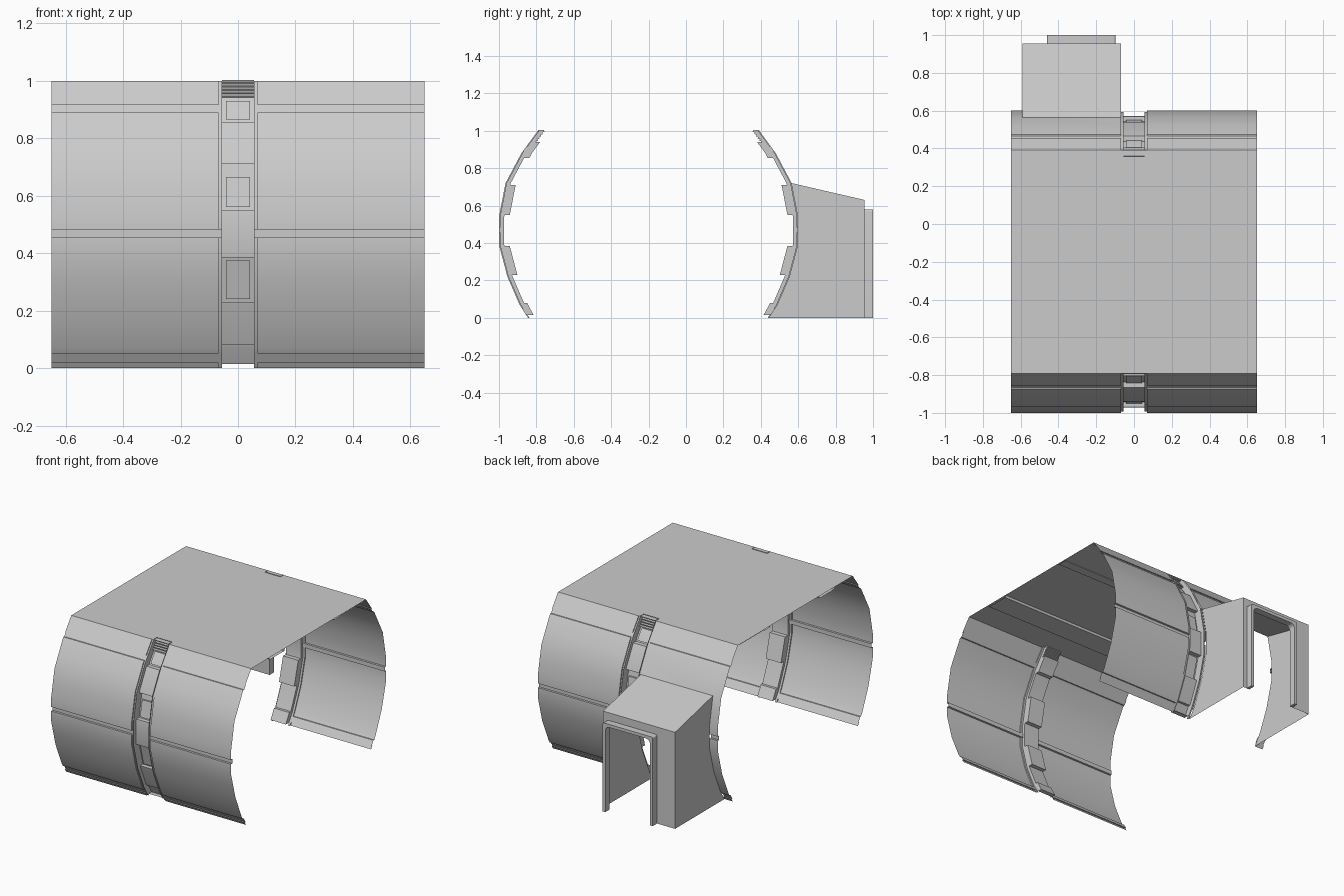
import bpy, bmesh, math

if "Cube" in bpy.data.objects:
    bpy.data.objects.remove(bpy.data.objects["Cube"])

CY = -0.2          # mid line of the hall in y
W, RIB = 0.65, 0.055
CURVE = [(1.0, .592), (.88, .68), (.72, .765), (.54, .80), (.39, .80), (.22, .755), (.07, .69), (0, .645)]
DOOR_Z = .72


def half_width(z):
    for (z0, d0), (z1, d1) in zip(CURVE, CURVE[1:]):
        if z >= z1:
            return d1 + (d0 - d1) * (z - z1) / (z0 - z1)
    return CURVE[-1][1]


def finish(name, bm, angle=25):
    bmesh.ops.remove_doubles(bm, verts=bm.verts, dist=1e-5)
    bmesh.ops.recalc_face_normals(bm, faces=bm.faces)
    me = bpy.data.meshes.new(name)
    bm.to_mesh(me)
    bm.free()
    ob = bpy.data.objects.new(name, me)
    bpy.context.collection.objects.link(ob)
    bpy.ops.object.select_all(action='DESELECT')
    ob.select_set(True)
    bpy.context.view_layer.objects.active = ob
    bpy.ops.object.shade_smooth_by_angle(angle=math.radians(angle))
    return ob


def loft(bm, side, rows, cols, combine):
    """Curved sheet: rows are (z, inset), cols are (x, inset)."""
    grid = [[bm.verts.new((x, CY + side * (half_width(z) - combine(ri, ci)), z)) for x, ci in cols]
            for z, ri in rows]
    for a, b in zip(grid, grid[1:]):
        for i in range(len(cols) - 1):
            bm.faces.new((a[i], a[i + 1], b[i + 1], b[i]))


def prism(bm, pts, axis, lo, hi, caps=True, closed=True):
    """Extrude a 2D outline along x or y."""
    place = (lambda t, p: (t, p[0], p[1])) if axis == 'x' else (lambda t, p: (p[0], t, p[1]))
    a = [bm.verts.new(place(lo, p)) for p in pts]
    b = [bm.verts.new(place(hi, p)) for p in pts]
    n = len(pts)
    for i in range(n if closed else n - 1):
        j = (i + 1) % n
        bm.faces.new((a[i], a[j], b[j], b[i]))
    if caps:
        bm.faces.new(a)
        bm.faces.new(b[::-1])


def arch(x0, x1, top, r, n=5):
    """Doorway outline from bottom left over rounded corners to bottom right."""
    pts = [(x0, 0)]
    for cx, start in ((x0 + r, 180), (x1 - r, 90)):
        for i in range(n + 1):
            t = math.radians(start - 90 * i / n)
            pts.append((cx + r * math.cos(t), top - r + r * math.sin(t)))
    return pts + [(x1, 0)]


# curved side walls with long grooves at top, middle and bottom
G = .008
wall_rows = [(1, 0), (.915, 0), (.915, G), (.89, G), (.89, 0), (.88, 0), (.8, 0), (.72, 0), (.63, 0), (.54, 0),
             (.482, 0), (.482, .014), (.455, .014), (.455, 0), (.39, 0), (.3, 0), (.22, 0), (.14, 0), (.07, 0),
             (.05, 0), (.05, G), (.02, G), (.02, 0), (0, 0)]
edge = [(RIB, G), (.068, G), (.068, 0), (W, 0)]
flip = [(-x, i) for x, i in edge]

bm = bmesh.new()
loft(bm, -1, wall_rows, edge, max)
loft(bm, -1, wall_rows, flip, max)
finish("front_wall", bm)

bm = bmesh.new()
above = [r for r in wall_rows if r[0] >= DOOR_Z]
loft(bm, 1, wall_rows, edge, max)
loft(bm, 1, wall_rows, flip[:3], max)
loft(bm, 1, above, [(-.068, 0), (-.59, 0)], max)
loft(bm, 1, wall_rows, [(-.59, 0), (-W, 0)], max)
finish("back_wall", bm)

# recessed ribs with pockets, louvres at the top and a foot at the bottom
A, B = .028, .056
rib_rows = []
for k in range(5):
    z = 1.003 - k * .012
    rib_rows += [(z, .03), (z - .009, .04), (z - .012, .03)]
rib_rows += [(.94, .03), (.94, B), (.88, B), (.855, B), (.855, A), (.72, A), (.71, A), (.71, B), (.63, B),
             (.55, B), (.55, A), (.54, A), (.39, A), (.385, A), (.385, B), (.3, B), (.23, B), (.23, A),
             (.22, A), (.08, A), (.08, .045), (.07, .045), (.015, .04), (.015, .01)]
pads = [(.865, .93), (.56, .665), (.24, .375)]
rib_cols = [(-RIB, 0), (-RIB, 1), (RIB, 1), (RIB, 0)]
for side, word in ((-1, "front"), (1, "back")):
    bm = bmesh.new()
    loft(bm, side, rib_rows, rib_cols, lambda r, c: r * c)
    finish(word + "_rib", bm)
    bm = bmesh.new()
    for z0, z1 in pads:
        m = .88 if z1 > .9 else (z0 + z1) / 2
        loft(bm, side, [(z1, B), (z1, B - .01), (m, B - .01), (z0, B - .01), (z0, B)],
             [(-.042, 1), (-.042, 0), (.042, 0), (.042, 1)], lambda r, c: B if c else r)
    finish(word + "_rib_panels", bm)

# flat roof
bm = bmesh.new()
d = half_width(1)
prism(bm, [(CY - d, 1), (CY + d, 1)], 'x', -W, W, caps=False, closed=False)
finish("roof", bm)

# ceiling channel and ceiling panel with battens
bm = bmesh.new()
prism(bm, [(-.61, .999), (-.60, .985), (-.45, .985), (-.445, .999)], 'x', -W, W, caps=False, closed=False)
finish("ceiling_channel", bm)
bm = bmesh.new()
prism(bm, [(.06, .999), (.06, .992), (.12, .992), (.12, .996), (.375, .996), (.375, .999)], 'x', -W, W,
      caps=False, closed=False)
finish("ceiling_panel", bm)

# entrance tunnel: two side walls, sloping top, end wall around the doorway
X0, X1, Y1, TOP = -.59, -.07, .955, .63
FX0, FX1, FZ = -.46, -.097, .58
bm = bmesh.new()
side_pts = [(CY + h, z) for z, h in CURVE if z <= DOOR_Z] + [(Y1, 0), (Y1, TOP)]
for x in (X0, X1):
    bm.faces.new([bm.verts.new((x, y, z)) for y, z in side_pts])
prism(bm, [side_pts[0], (Y1, TOP)], 'x', X0, X1, caps=False, closed=False)
end = [(X0, 0), (X0, TOP), (X1, TOP), (X1, 0)] + arch(FX0, FX1, FZ, .012)[::-1]
bm.faces.new([bm.verts.new((x, Y1, z)) for x, z in end])
finish("entrance_tunnel", bm)

# projecting door frame
bm = bmesh.new()
T = .02
outline = arch(FX0, FX1, FZ, .012) + arch(FX0 + T, FX1 - T, FZ - T, .03)[::-1]
prism(bm, outline, 'y', Y1, 1.0)
finish("door_frame", bm)
